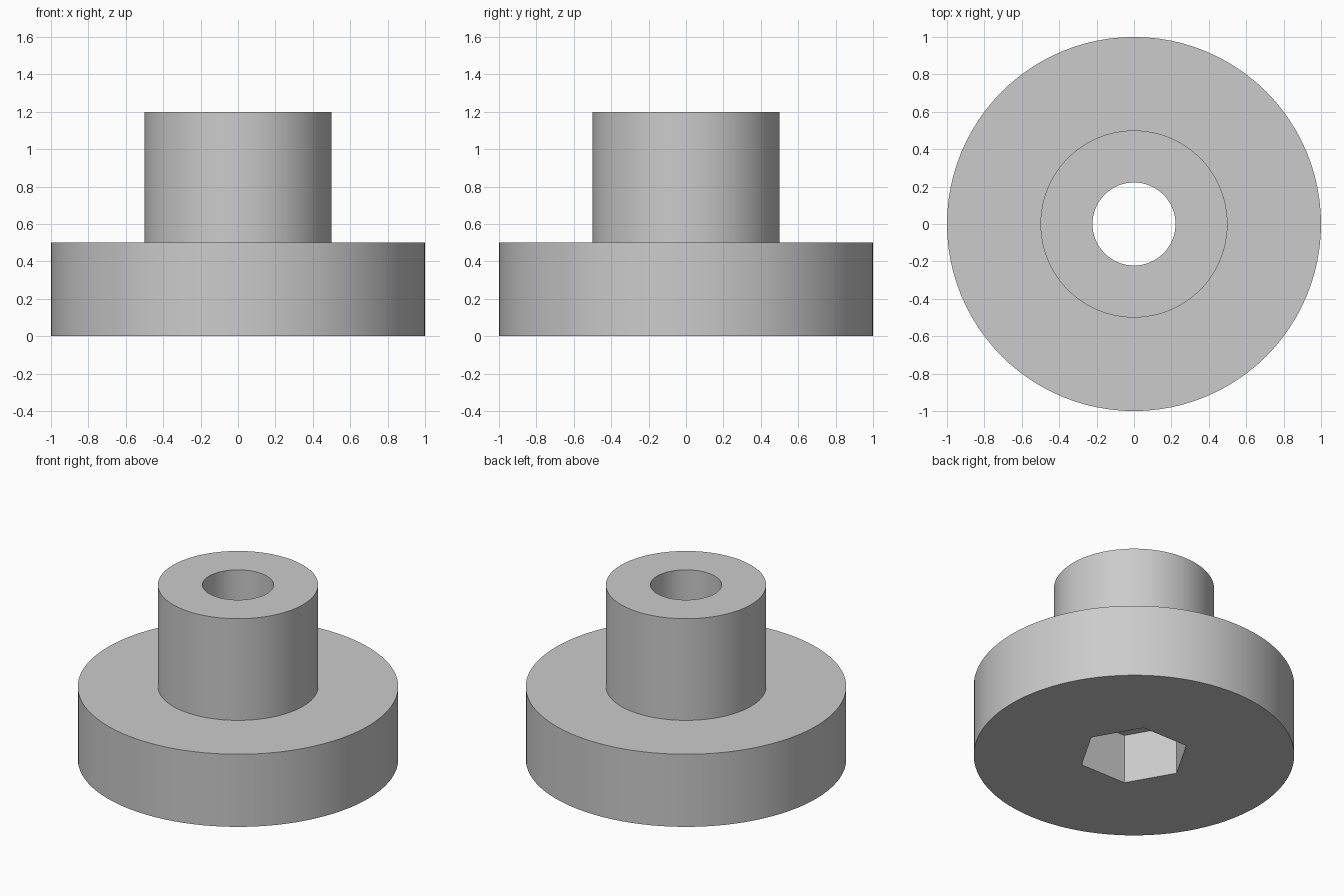
import bpy
import bmesh
import math

cube = bpy.data.objects.get("Cube")
if cube:
    bpy.data.objects.remove(cube, do_unlink=True)

SEGMENTS = 96
FLANGE_R, FLANGE_H = 1.0, 0.5
HUB_R, TOTAL_H = 0.5, 1.2
BORE_R = 0.222
POCKET_R, POCKET_H = 0.347, 0.34

# Single grey material
grey = bpy.data.materials.new("plain_grey")
grey.use_nodes = True
colour = (0.6, 0.6, 0.6, 1.0)
grey.diffuse_color = colour
grey.node_tree.nodes["Principled BSDF"].inputs["Base Color"].default_value = colour


def ring(bm, radius, z, sides):
    """Closed loop of vertices, first one on +x."""
    step = 2 * math.pi / sides
    return [bm.verts.new((radius * math.cos(i * step), radius * math.sin(i * step), z))
            for i in range(sides)]


def turned(name, profile, sides):
    """Solid of revolution from (radius, z) points, capped at both ends."""
    bm = bmesh.new()
    loops = [ring(bm, r, z, sides) for r, z in profile]
    for low, high in zip(loops, loops[1:]):
        for i in range(sides):
            j = (i + 1) % sides
            bm.faces.new((low[i], low[j], high[j], high[i]))
    bm.faces.new(loops[0][::-1])
    bm.faces.new(loops[-1])
    bmesh.ops.recalc_face_normals(bm, faces=bm.faces)
    mesh = bpy.data.meshes.new(name)
    bm.to_mesh(mesh)
    bm.free()
    mesh.materials.append(grey)
    obj = bpy.data.objects.new(name, mesh)
    bpy.context.collection.objects.link(obj)
    return obj


def cut(target, cutter):
    """Subtract the cutter and discard it."""
    cutter.hide_render = True
    mod = target.modifiers.new(cutter.name, "BOOLEAN")
    mod.operation = "DIFFERENCE"
    mod.solver = "EXACT"
    mod.object = cutter
    bpy.context.view_layer.objects.active = target
    bpy.ops.object.modifier_apply(modifier=mod.name)
    bpy.data.objects.remove(cutter, do_unlink=True)


# Wide flange with a narrower hub on top
body = turned("flanged_hub", [(FLANGE_R, 0), (FLANGE_R, FLANGE_H),
                              (HUB_R, FLANGE_H), (HUB_R, TOTAL_H)], SEGMENTS)

# Round through bore, then hexagonal nut pocket in the underside
cut(body, turned("bore_cutter", [(BORE_R, -0.1), (BORE_R, TOTAL_H + 0.1)], SEGMENTS))
cut(body, turned("pocket_cutter", [(POCKET_R, -0.1), (POCKET_R, POCKET_H)], 6))

# Smooth round walls, crisp rims and pocket corners
bpy.ops.object.select_all(action="DESELECT")
body.select_set(True)
bpy.context.view_layer.objects.active = body
bpy.ops.object.shade_smooth_by_angle(angle=math.radians(30))
